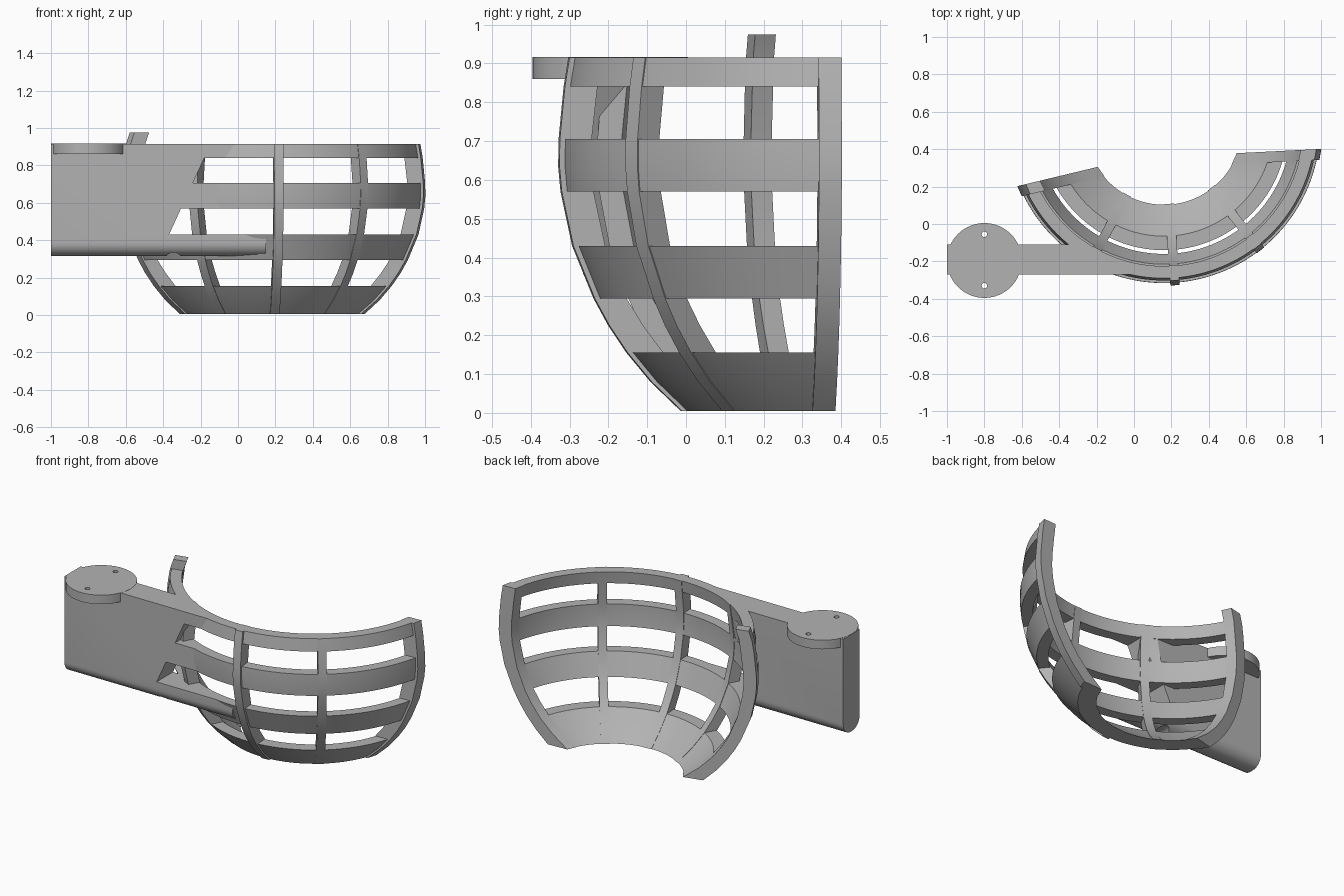
import bpy, bmesh, math
from mathutils import Vector

if "Cube" in bpy.data.objects:
    bpy.data.objects.remove(bpy.data.objects["Cube"])

GREY = 0.45
mat = bpy.data.materials.new("plain grey")
mat.use_nodes = True
mat.diffuse_color = (GREY, GREY, GREY, 1)
mat.node_tree.nodes["Principled BSDF"].inputs["Base Color"].default_value = (GREY, GREY, GREY, 1)

# Basket axis and wall profile: height, outer radius, inner radius
CX, CY = 0.16, 0.52
PROFILE = [(0.005, .52, .417), (.08, .598, .51), (.155, .66, .585), (.225, .707, .637),
           (.295, .745, .68), (.43, .80, .735), (.57, .83, .765), (.635, .836, .771),
           (.705, .835, .77), (.84, .822, .755), (.915, .81, .745)]
# End planes of the basket: direction angle, offset from the axis
LEFT_END = (math.radians(193.5), 0.155)
RIGHT_END = (math.radians(362.9), -0.19)


def loft(name, rings):
    """Skin a list of equal closed rings and cap both ends."""
    bm = bmesh.new()
    loops = [[bm.verts.new(p) for p in ring] for ring in rings]
    n = len(loops[0])
    for a, b in zip(loops, loops[1:]):
        for i in range(n):
            j = (i + 1) % n
            bm.faces.new((a[i], a[j], b[j], b[i]))
    bm.faces.new(loops[0])
    bm.faces.new(loops[-1])
    bmesh.ops.recalc_face_normals(bm, faces=bm.faces)
    mesh = bpy.data.meshes.new(name)
    bm.to_mesh(mesh)
    bm.free()
    mesh.materials.append(mat)
    ob = bpy.data.objects.new(name, mesh)
    bpy.context.collection.objects.link(ob)
    return ob


def activate(ob):
    bpy.ops.object.select_all(action='DESELECT')
    ob.select_set(True)
    bpy.context.view_layer.objects.active = ob


def smooth(ob, angle=30):
    activate(ob)
    bpy.ops.object.shade_smooth_by_angle(angle=math.radians(angle))


def cut(ob, cutter):
    activate(ob)
    mod = ob.modifiers.new("cut", 'BOOLEAN')
    mod.operation = 'DIFFERENCE'
    mod.solver = 'EXACT'
    mod.object = cutter
    bpy.ops.object.modifier_apply(modifier=mod.name)
    bpy.data.objects.remove(cutter)


def polar(r, a, z):
    return Vector((CX + r * math.cos(a), CY + r * math.sin(a), z))


def circle(r, z, x=CX, y=CY, n=96):
    return [(x + r * math.cos(math.tau * i / n), y + r * math.sin(math.tau * i / n), z)
            for i in range(n)]


def band(name, low, high, steps=64):
    """Horizontal strip of the basket wall, trimmed by the two end planes."""
    rows = [p for p in PROFILE if low <= p[0] <= high]
    section = [(o, z) for z, o, i in rows] + [(i, z) for z, o, i in reversed(rows)]
    rings = []
    for s in range(steps + 1):
        t = s / steps
        ring = []
        for r, z in section:
            a0, a1 = [a + math.asin(d / r) for a, d in (LEFT_END, RIGHT_END)]
            ring.append(polar(r, a0 + (a1 - a0) * t, z))
        rings.append(ring)
    smooth(loft(name, rings))


def rib(name, angle, offset=0, width=.05, out=.003, inn=.003, extra=()):
    """Upright rib lying in a vertical plane at an offset from the axis."""
    rings = []
    for z, o, i in PROFILE + list(extra):
        ring = []
        for r, side in ((o + out, -1), (o + out, 1), (i - inn, 1), (i - inn, -1)):
            d = offset + side * width / 2
            ring.append(polar(r, angle + math.asin(d / r), z))
        rings.append(ring)
    smooth(loft(name, rings))


# Basket strips
band("bottom_band", 0, .156)
band("lower_band", .29, .431)
band("middle_band", .569, .706)
band("rim_band", .839, .916)

# Basket ribs
rib("side_rib_right", math.radians(241.5))
rib("centre_rib", math.radians(274), out=.014)
rib("side_rib_left", math.radians(308))
rib("end_rib_left", *RIGHT_END, width=.058, out=.014)
rib("end_rib_right", *LEFT_END, width=.058, out=.01, extra=[(.975, .79, .725)])

# Flat arm with a rounded underside
TOP, BOTTOM, FRONT, BACK, R = .915, .315, -.27, -.11, .07
section = [(FRONT, TOP), (BACK, TOP)]
for centre, start in ((BACK - R, 0), (FRONT + R, -90)):
    for k in range(9):
        a = math.radians(start - 90 * k / 8)
        section.append((centre + R * math.cos(a), BOTTOM + R + R * math.sin(a)))
arm = loft("arm", [[(x, y, z) for y, z in section] for x in (-1, .15)])

# Clear the basket interior out of the arm
inner = [(-.1, .34)] + [(z, i + .002) for z, o, i in PROFILE] + [(1.1, .74)]
cut(arm, loft("interior_cutter", [circle(r, z) for z, r in inner]))

# Slanted openings where the arm meets the basket gaps
for low, high in ((.43, .57), (.705, .84)):
    edge = [(-.18 - (.84 - z) * .46, z) for z in (low, high)]
    outline = [edge[0], (.3, low), (.3, high), edge[1]]
    cut(arm, loft("opening_cutter", [[(x, y, z) for x, z in outline] for y in (-.5, .3)]))

# Small groove under the arm
groove = [[(x, y, z) for x, y0, z in [(-.345 + .045 * math.cos(math.tau * k / 24), 0,
           .29 + .045 * math.sin(math.tau * k / 24)) for k in range(24)]] for y in (-.4, 0)]
cut(arm, loft("groove_cutter", groove))
smooth(arm)

# Mounting disc with two screw holes
disc = loft("mounting_disc", [circle(.2, z, -.8, -.195, 64) for z in (.86, .916)])
for y in (-.055, -.33):
    cut(disc, loft("hole_cutter", [circle(.015, z, -.8, y, 20) for z in (.8, 1)]))
smooth(disc)
